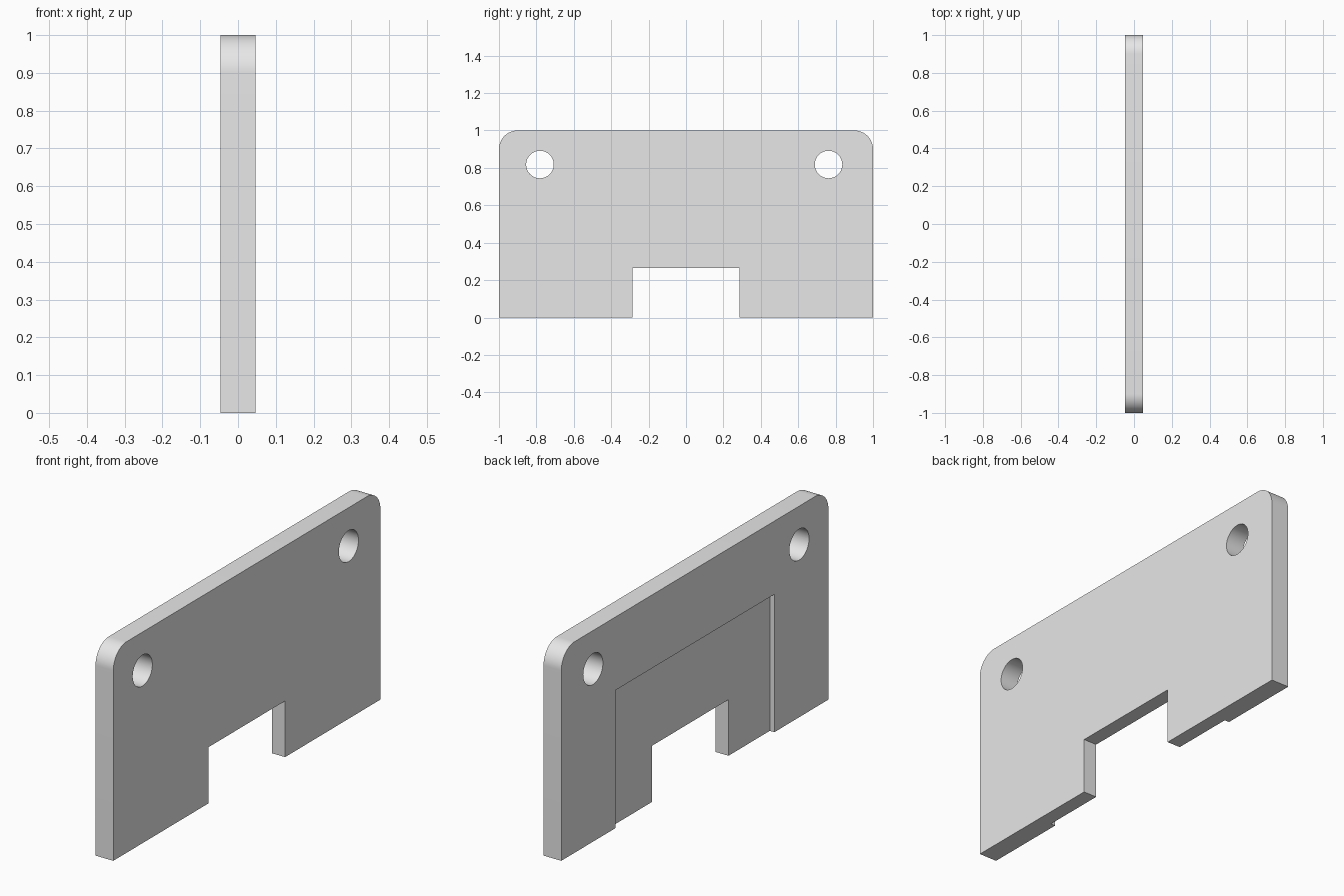
import bpy, bmesh, math
from mathutils import Matrix, Vector

cube = bpy.data.objects.get("Cube")
if cube:
    bpy.data.objects.remove(cube, do_unlink=True)

HALF = 0.0465      # half the plate thickness
RECESS = 0.024     # depth of the pocket on the -x face

grey = bpy.data.materials.new("plain grey")
grey.use_nodes = True
grey.diffuse_color = (0.8, 0.8, 0.8, 1)
grey.node_tree.nodes["Principled BSDF"].inputs["Base Color"].default_value = (0.8, 0.8, 0.8, 1)


def add_object(name, bm):
    bmesh.ops.recalc_face_normals(bm, faces=bm.faces)
    mesh = bpy.data.meshes.new(name)
    bm.to_mesh(mesh)
    bm.free()
    mesh.materials.append(grey)
    obj = bpy.data.objects.new(name, mesh)
    bpy.context.collection.objects.link(obj)
    return obj


def box(name, low, high, round_top=0):
    """Box between two corners, optionally with rounded upper end corners."""
    low, high = Vector(low), Vector(high)
    bm = bmesh.new()
    place = Matrix.Translation((low + high) / 2) @ Matrix.Diagonal((*(high - low), 1))
    bmesh.ops.create_cube(bm, size=1, matrix=place)
    if round_top:
        edges = [e for e in bm.edges
                 if all(abs(v.co.z - high.z) < 1e-4 for v in e.verts)
                 and abs(e.verts[0].co.y - e.verts[1].co.y) < 1e-4]
        bmesh.ops.bevel(bm, geom=edges, offset=round_top, segments=16,
                        profile=0.5, affect='EDGES')
    return add_object(name, bm)


def drill(name, y, z, radius):
    bm = bmesh.new()
    place = Matrix.Translation((0, y, z)) @ Matrix.Rotation(math.pi / 2, 4, 'Y')
    bmesh.ops.create_cone(bm, cap_ends=True, segments=64, radius1=radius,
                          radius2=radius, depth=0.4, matrix=place)
    return add_object(name, bm)


# Plate with two rounded upper corners
plate = box("mounting_plate", (-HALF, -1, 0), (HALF, 1, 1), round_top=0.1)

# Pocket on one face, notch in the lower edge, and two bolt holes
cutters = [
    box("pocket_cutter", (-0.2, -0.595, -0.2), (RECESS - HALF, 0.595, 0.653)),
    box("notch_cutter", (-0.3, -0.286, -0.3), (0.3, 0.286, 0.266)),
    drill("front_hole_cutter", -0.781, 0.818, 0.0735),
    drill("back_hole_cutter", 0.762, 0.818, 0.0735),
]

bpy.ops.object.select_all(action='DESELECT')
plate.select_set(True)
bpy.context.view_layer.objects.active = plate
for cutter in cutters:
    cutter.hide_render = True
    cut = plate.modifiers.new(cutter.name, 'BOOLEAN')
    cut.operation = 'DIFFERENCE'
    cut.solver = 'EXACT'
    cut.object = cutter
    bpy.ops.object.modifier_apply(modifier=cut.name)
    bpy.data.objects.remove(cutter, do_unlink=True)

bpy.ops.object.shade_smooth_by_angle(angle=math.radians(30))
